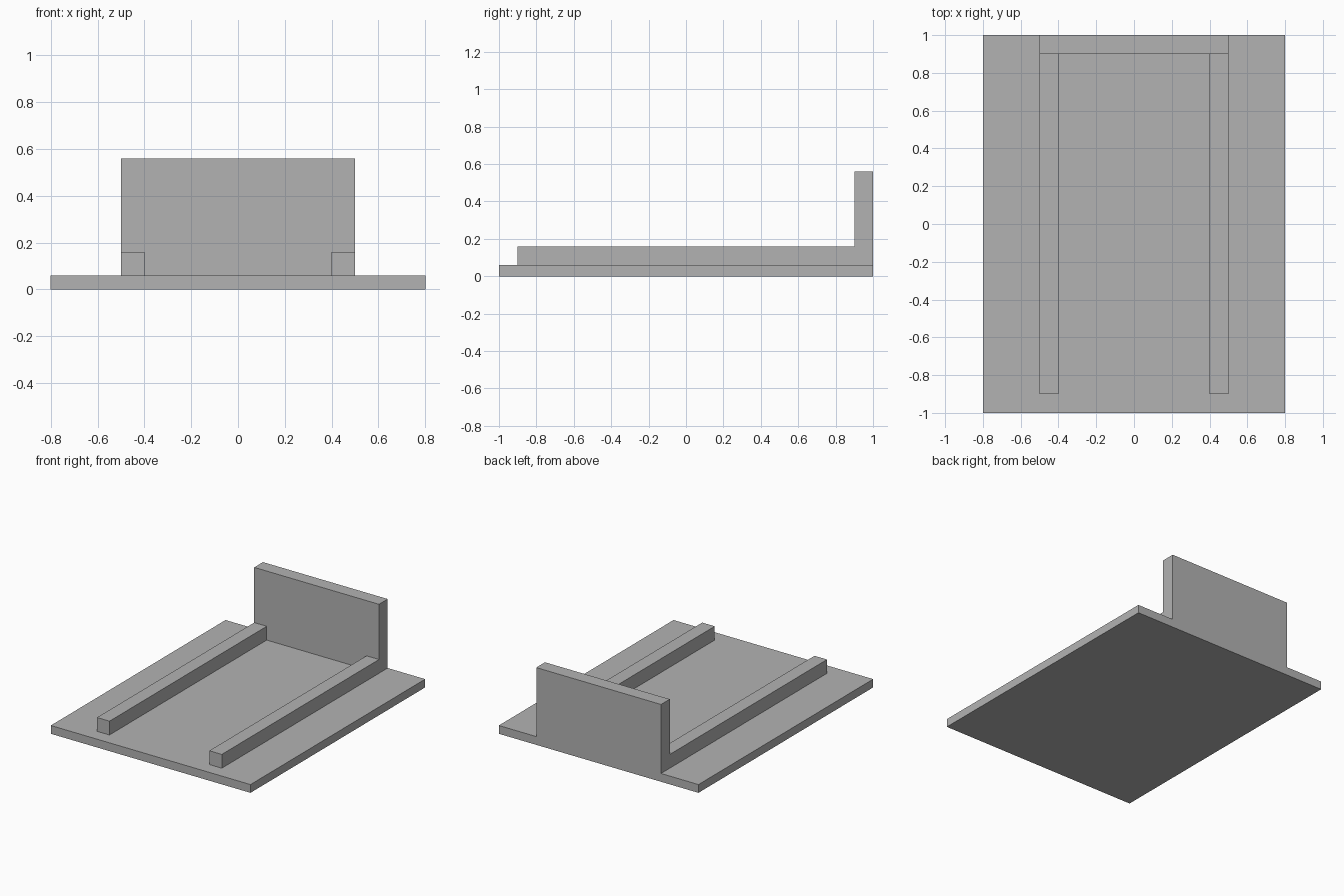
import bpy

cube = bpy.data.objects.get("Cube")
if cube:
    bpy.data.objects.remove(cube, do_unlink=True)

# Single flat grey
grey = bpy.data.materials.new("plain_grey")
grey.use_nodes = True
colour = (0.45, 0.45, 0.45, 1)
grey.diffuse_color = colour
grey.node_tree.nodes["Principled BSDF"].inputs["Base Color"].default_value = colour


def box(name, low, high):
    """Add a box spanning two opposite corners."""
    centre = [(a + b) / 2 for a, b in zip(low, high)]
    bpy.ops.mesh.primitive_cube_add(size=1, location=centre)
    obj = bpy.context.object
    obj.name = name
    obj.scale = [b - a for a, b in zip(low, high)]
    bpy.ops.object.transform_apply(location=False, rotation=False, scale=True)
    obj.data.materials.append(grey)
    return obj


BASE_TOP = 0.06

# Flat base plate
box("base_plate", (-0.8, -1, 0), (0.8, 1, BASE_TOP))

# Upright stop at the back edge
box("back_stop", (-0.5, 0.9, BASE_TOP), (0.5, 1, 0.56))

# Two guide rails running forward from the stop
for side, x in (("right", -0.5), ("left", 0.4)):
    box(side + "_rail", (x, -0.9, BASE_TOP), (x + 0.1, 0.9, 0.16))
